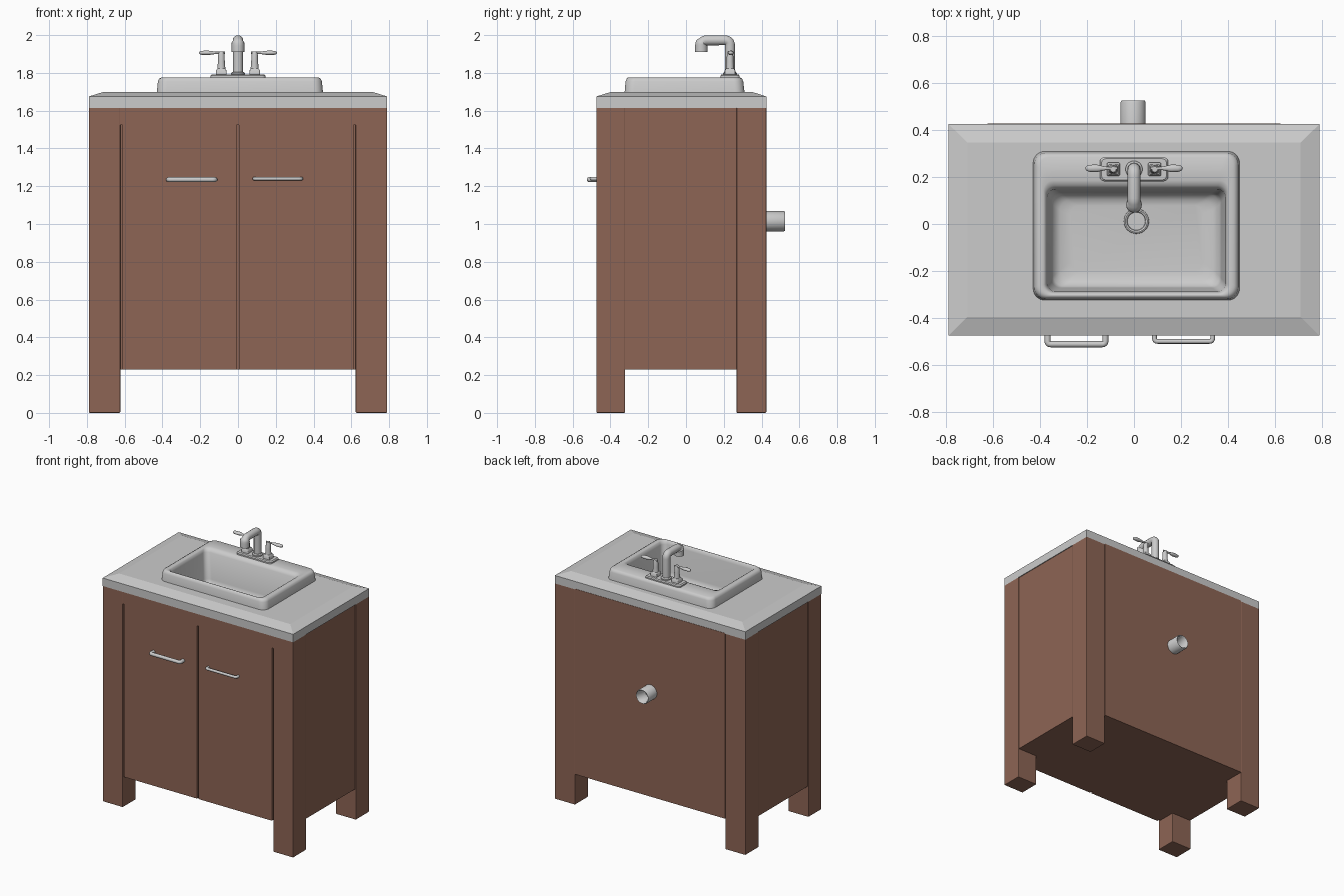
import bpy, bmesh, math
from mathutils import Vector

if "Cube" in bpy.data.objects:
    bpy.data.objects.remove(bpy.data.objects["Cube"])

wood = bpy.data.materials.new("brown_wood")
wood.diffuse_color = (0.27, 0.13, 0.09, 1)
wood.use_nodes = True
wood.node_tree.nodes["Principled BSDF"].inputs["Base Color"].default_value = wood.diffuse_color


def finish(name, bm, mat=None, smooth=None, bevel=0):
    bmesh.ops.recalc_face_normals(bm, faces=bm.faces)
    me = bpy.data.meshes.new(name)
    bm.to_mesh(me)
    bm.free()
    ob = bpy.data.objects.new(name, me)
    bpy.context.collection.objects.link(ob)
    if mat:
        me.materials.append(mat)
    if bevel:
        m = ob.modifiers.new("bevel", 'BEVEL')
        m.width, m.segments = bevel, 2
    if smooth:
        bpy.ops.object.select_all(action='DESELECT')
        bpy.context.view_layer.objects.active = ob
        ob.select_set(True)
        bpy.ops.object.shade_smooth_by_angle(angle=math.radians(smooth))
    return ob


def box(name, x0, x1, y0, y1, z0, z1, mat=None, bevel=0):
    bm = bmesh.new()
    bmesh.ops.create_cube(bm, size=1)
    for v in bm.verts:
        v.co = ((x0 + x1) / 2 + v.co.x * (x1 - x0), (y0 + y1) / 2 + v.co.y * (y1 - y0),
                (z0 + z1) / 2 + v.co.z * (z1 - z0))
    return finish(name, bm, mat, None, bevel)


def rounded_rect(x0, x1, y0, y1, r, z, n=8):
    if r == 0:
        return [Vector(p) for p in ((x1, y1, z), (x0, y1, z), (x0, y0, z), (x1, y0, z))]
    pts = []
    corners = ((x1 - r, y1 - r), (x0 + r, y1 - r), (x0 + r, y0 + r), (x1 - r, y0 + r))
    for k, (cx, cy) in enumerate(corners):
        for i in range(n + 1):
            a = math.pi / 2 * (k + i / n)
            pts.append(Vector((cx + r * math.cos(a), cy + r * math.sin(a), z)))
    return pts


def circle(c, r, axis='Z', n=32):
    out = []
    for i in range(n):
        u, v = r * math.cos(2 * math.pi * i / n), r * math.sin(2 * math.pi * i / n)
        out.append(Vector(c) + Vector({'X': (0, u, v), 'Y': (u, 0, v), 'Z': (u, v, 0)}[axis]))
    return out


def loft(name, loops, closed=False, caps=(True, True), smooth=None, mat=None):
    bm = bmesh.new()
    rings = [[bm.verts.new(p) for p in lp] for lp in loops]
    pairs = list(zip(rings, rings[1:])) + ([(rings[-1], rings[0])] if closed else [])
    for a, b in pairs:
        for i in range(len(a)):
            j = (i + 1) % len(a)
            bm.faces.new((a[i], a[j], b[j], b[i]))
    if not closed:
        if caps[0]:
            bm.faces.new(rings[0])
        if caps[1]:
            bm.faces.new(rings[-1])
    return finish(name, bm, mat, smooth)


def tube(name, pts, radius, corner, end_scale=1.0):
    # round every inner corner of the path, then sweep a circle along it
    pts = [Vector(p) for p in pts]
    path = [pts[0]]
    for a, b, c in zip(pts, pts[1:], pts[2:]):
        p, q = b + (a - b).normalized() * corner, b + (c - b).normalized() * corner
        for i in range(7):
            t = i / 6
            path.append(p * (1 - t) ** 2 + b * 2 * t * (1 - t) + q * t * t)
    path.append(pts[-1])
    cu = bpy.data.curves.new(name, 'CURVE')
    cu.dimensions, cu.bevel_depth, cu.bevel_resolution, cu.use_fill_caps = '3D', radius, 5, True
    sp = cu.splines.new('POLY')
    sp.points.add(len(path) - 1)
    for i, p in enumerate(path):
        sp.points[i].co = (*p, 1)
        sp.points[i].radius = end_scale if i >= len(path) - 4 else 1
    tmp = bpy.data.objects.new(name + "_path", cu)
    bpy.context.collection.objects.link(tmp)
    bpy.context.view_layer.update()
    bm = bmesh.new()
    bm.from_mesh(tmp.evaluated_get(bpy.context.evaluated_depsgraph_get()).to_mesh())
    bpy.data.objects.remove(tmp)
    return finish(name, bm, None, 40)


# legs
for side, s in (("left", -1), ("right", 1)):
    xa, xb = sorted((s * 0.79, s * 0.623))
    box(f"front_leg_{side}", xa, xb, -0.475, -0.322, 0, 1.62, wood, 0.005)
    box(f"back_leg_{side}", xa, xb, 0.268, 0.425, 0, 1.62, wood, 0.005)
    # side panel
    xa, xb = sorted((s * 0.784, s * 0.75))
    box(f"side_panel_{side}", xa, xb, -0.33, 0.275, 0.23, 1.62, wood)

# cabinet shell, doors separated by narrow grooves
box("back_panel", -0.623, 0.623, 0.39, 0.427, 0.23, 1.62, wood)
box("bottom_panel", -0.77, 0.77, -0.455, 0.41, 0.23, 0.26, wood)
box("front_backing", -0.625, 0.625, -0.455, -0.43, 0.23, 1.62, wood)
box("top_rail", -0.625, 0.625, -0.474, -0.45, 1.525, 1.62, wood)
box("door_left", -0.612, -0.008, -0.474, -0.45, 0.23, 1.525, wood)
box("door_right", 0.006, 0.612, -0.474, -0.45, 0.23, 1.525, wood)

# door handles
for side, xa, xb, y, z, r in (("left", -0.368, -0.122, -0.512, 1.235, 0.013),
                              ("right", 0.087, 0.335, -0.500, 1.24, 0.010)):
    tube(f"door_handle_{side}", [(xa, -0.46, z), (xa, y, z), (xb, y, z), (xb, -0.46, z)], r, 0.014)

# countertop with chamfered rim and sink cut-out
loft("countertop", [rounded_rect(-0.79, 0.79, -0.475, 0.425, 0, 1.615),
                    rounded_rect(-0.79, 0.79, -0.475, 0.425, 0, 1.675),
                    rounded_rect(-0.71, 0.71, -0.395, 0.348, 0, 1.70),
                    rounded_rect(-0.395, 0.415, -0.305, 0.20, 0, 1.70),
                    rounded_rect(-0.395, 0.415, -0.305, 0.20, 0, 1.615)], closed=True)

# sink: outer skirt, rolled rim, deck, bowl
sink = [(-0.430, 0.450, -0.325, 0.310, 0.050, 1.695),
        (-0.424, 0.444, -0.320, 0.303, 0.050, 1.755),
        (-0.418, 0.438, -0.314, 0.297, 0.048, 1.769),
        (-0.405, 0.426, -0.307, 0.285, 0.045, 1.776),
        (-0.385, 0.405, -0.300, 0.185, 0.040, 1.776),
        (-0.376, 0.397, -0.294, 0.165, 0.038, 1.770),
        (-0.370, 0.390, -0.288, 0.148, 0.036, 1.750),
        (-0.352, 0.372, -0.272, 0.134, 0.040, 1.560),
        (-0.343, 0.363, -0.265, 0.126, 0.045, 1.530),
        (-0.315, 0.335, -0.240, 0.103, 0.045, 1.512),
        (-0.270, 0.290, -0.200, 0.080, 0.040, 1.507)]
loft("sink_basin", [rounded_rect(*p) for p in sink], caps=(False, True), smooth=50)

# drain
d = (0.01, 0.012)
loft("drain", [circle((*d, z), r) for r, z in
               ((0.054, 1.505), (0.053, 1.515), (0.047, 1.518), (0.040, 1.515), (0.038, 1.509))],
     smooth=40)

# faucet
fy = 0.233
loft("faucet_base", [rounded_rect(-w, w, fy - h, fy + h, 0.018, z) for w, h, z in
                     ((0.145, 0.051, 1.77), (0.145, 0.051, 1.785), (0.138, 0.045, 1.792))], smooth=35)
loft("faucet_collar", [circle((0, fy, z), r) for r, z in
                       ((0.036, 1.785), (0.036, 1.80), (0.028, 1.806))], smooth=35)
tube("faucet_spout", [(0, fy, 1.79), (0, fy, 1.973), (0, 0.081, 1.972), (0, 0.081, 1.91)],
     0.027, 0.03, 1.25)

# taps with levers
for side, s in (("left", -1), ("right", 1)):
    x = s * 0.088
    loft(f"tap_base_{side}", [rounded_rect(x - w, x + w, fy - w, fy + w, 0.006, z) for w, z in
                              ((0.028, 1.785), (0.028, 1.812), (0.021, 1.822))], smooth=35)
    loft(f"tap_body_{side}", [circle((x, fy, z), r, n=24) for r, z in
                              ((0.022, 1.815), (0.018, 1.86), (0.017, 1.895), (0.012, 1.912))],
         smooth=40)
    lever = []
    for dx, ry, rz in ((-0.018, 0.006, 0.006), (0.03, 0.007, 0.006), (0.05, 0.011, 0.009),
                       (0.07, 0.016, 0.012), (0.10, 0.015, 0.011), (0.113, 0.011, 0.008),
                       (0.118, 0.004, 0.003)):
        lever.append([Vector((x + s * dx, fy + 0.004 + p.y * ry, 1.906 + p.z * rz))
                      for p in circle((0, 0, 0), 1, 'X', 16)])
    loft(f"tap_lever_{side}", lever, smooth=50)

# drain pipe stub at the back, open end
loft("waste_pipe", [circle((-0.004, y, 1.015), r, 'Y') for r, y in
                    ((0.054, 0.38), (0.054, 0.517), (0.050, 0.525), (0.044, 0.52), (0.042, 0.43))],
     caps=(False, True), smooth=50)
